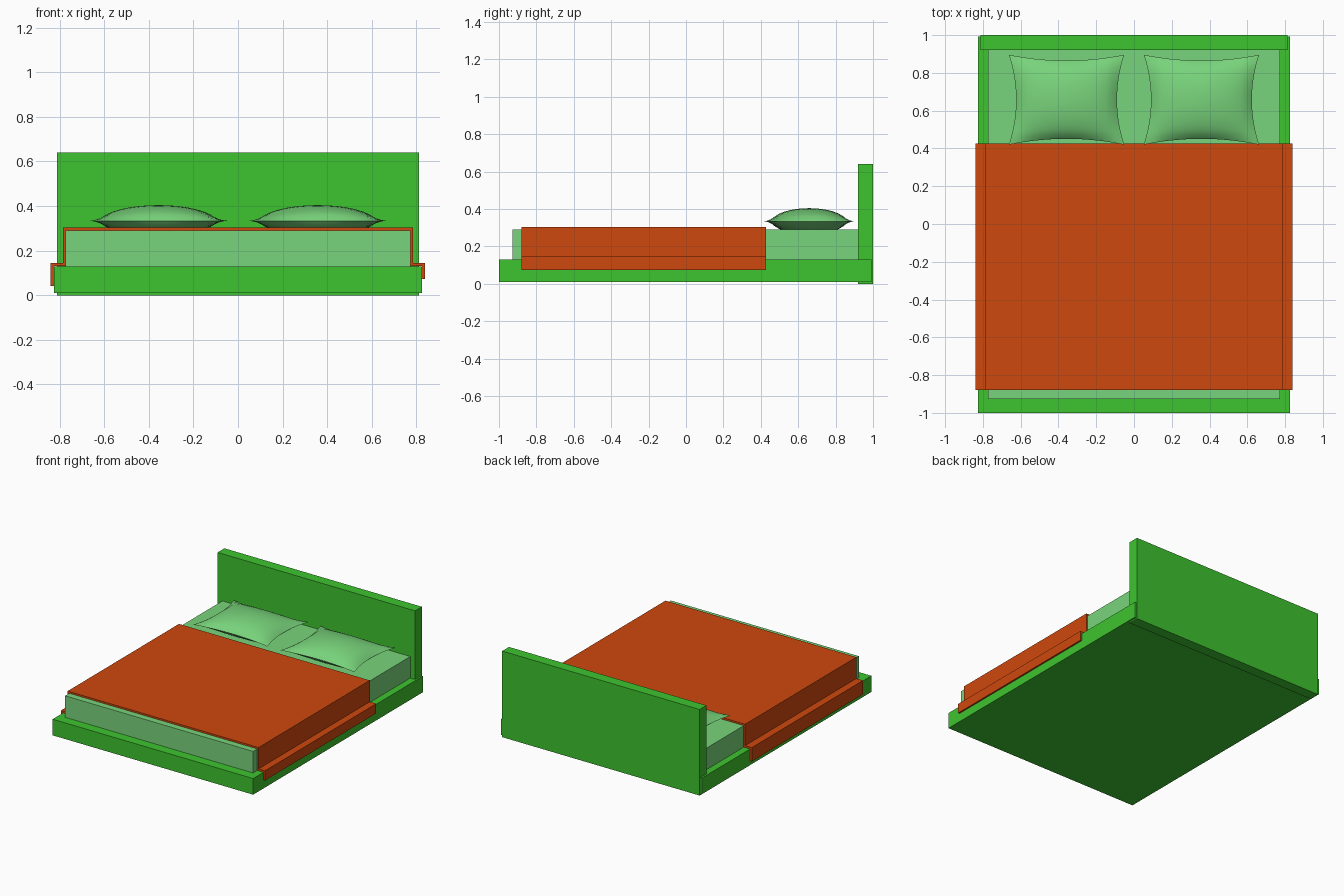
import bpy, bmesh

if "Cube" in bpy.data.objects:
    bpy.data.objects.remove(bpy.data.objects["Cube"])


def material(name, rgb):
    m = bpy.data.materials.new(name)
    m.diffuse_color = (*rgb, 1)
    m.use_nodes = True
    m.node_tree.nodes["Principled BSDF"].inputs["Base Color"].default_value = m.diffuse_color
    return m


GREEN = material("frame green", (0.048, 0.55, 0.028))
PALE = material("pale green linen", (0.19, 0.66, 0.20))
ORANGE = material("orange blanket", (0.62, 0.065, 0.004))


def finish(bm, name, mat):
    bmesh.ops.recalc_face_normals(bm, faces=bm.faces)
    me = bpy.data.meshes.new(name)
    bm.to_mesh(me)
    bm.free()
    me.materials.append(mat)
    ob = bpy.data.objects.new(name, me)
    bpy.context.collection.objects.link(ob)
    return ob


def box(name, mat, x, y, z):
    bm = bmesh.new()
    bmesh.ops.create_cube(bm, size=1)
    for v in bm.verts:
        for i, (lo, hi) in enumerate((x, y, z)):
            v.co[i] = hi if v.co[i] > 0 else lo
    return finish(bm, name, mat)


# Frame, headboard and mattress
box("bed_base", GREEN, (-0.825, 0.825), (-1.0, 0.993), (0.01, 0.13))
box("headboard", GREEN, (-0.812, 0.812), (0.92, 1.0), (0.0, 0.64))
box("mattress", PALE, (-0.773, 0.773), (-0.927, 0.925), (0.12, 0.29))

# Blanket: stepped strip draped over mattress and base, extruded along y
outer = [(-0.84, 0.042), (-0.84, 0.145), (-0.785, 0.145), (-0.785, 0.304),
         (0.785, 0.304), (0.785, 0.145), (0.838, 0.145), (0.838, 0.073)]
inner = [(0.826, 0.073), (0.826, 0.131), (0.774, 0.131), (0.774, 0.291),
         (-0.774, 0.291), (-0.774, 0.131), (-0.826, 0.131), (-0.826, 0.042)]
bm = bmesh.new()
face = bm.faces.new([bm.verts.new((x, -0.88, z)) for x, z in outer + inner])
ext = bmesh.ops.extrude_face_region(bm, geom=[face])
for v in ext["geom"]:
    if isinstance(v, bmesh.types.BMVert):
        v.co.y = 0.427
finish(bm, "blanket", ORANGE)


# Pillows: two domed grids joined at a pinched seam
def pillow(name, cx, cy, n=14):
    bm = bmesh.new()
    for side in (1, -1):
        g = bmesh.ops.create_grid(bm, x_segments=n, y_segments=n, size=1)
        for vert in g["verts"]:
            u, v = vert.co.x, vert.co.y
            dome = max(0, (1 - u * u) * (1 - v * v)) ** 0.75
            vert.co = (cx + 0.305 * u * (1 - 0.125 * (1 - v * v) * u * u),
                       cy + 0.238 * v * (1 - 0.13 * (1 - u * u) * v * v),
                       0.334 + side * 0.07 * dome)
    bmesh.ops.remove_doubles(bm, verts=bm.verts, dist=0.0005)
    ob = finish(bm, name, PALE)
    bpy.ops.object.select_all(action='DESELECT')
    bpy.context.view_layer.objects.active = ob
    ob.select_set(True)
    bpy.ops.object.shade_smooth_by_angle(angle=0.52)


pillow("left_pillow", -0.357, 0.658)
pillow("right_pillow", 0.357, 0.658)
